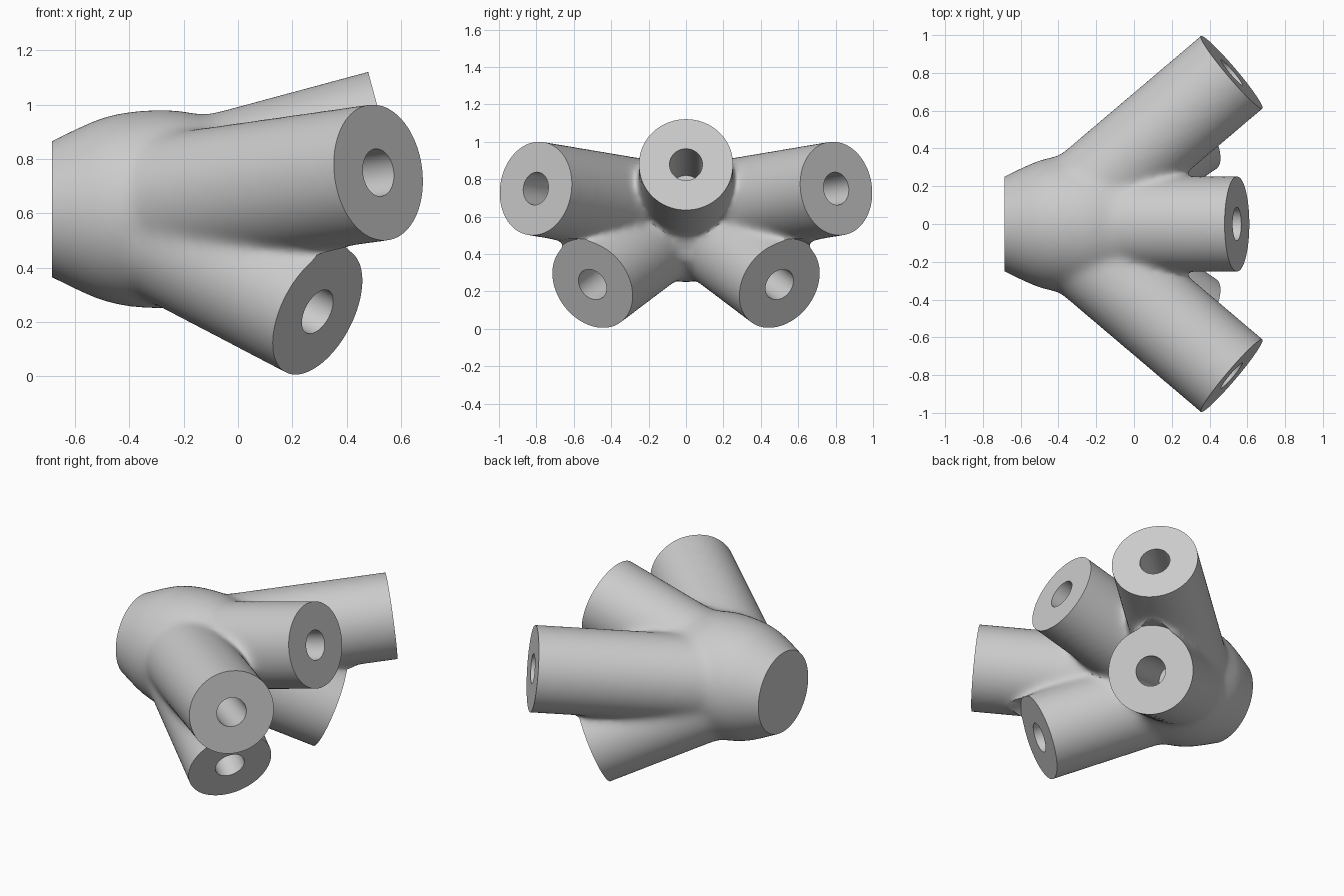
import bpy, bmesh, math
from mathutils import Vector

if "Cube" in bpy.data.objects:
    bpy.data.objects.remove(bpy.data.objects["Cube"])

NODE = Vector((-0.43, 0, 0.615))      # where all the axes meet
BASE_END = Vector((-0.685, 0, 0.615))
ARM_ENDS = [Vector((0.545, 0, 0.878))]
for side in (-1, 1):
    ARM_ENDS += [Vector((0.517, side * 0.803, 0.75)),
                 Vector((0.293, side * 0.5, 0.237))]
ARM_RADIUS, BORE_RADIUS, BORE_DEPTH = 0.254, 0.088, 0.55


def lathe(bm, origin, axis, profile, sides=64):
    """Closed solid turned around an axis; profile holds (radius, distance) pairs."""
    turn = axis.to_track_quat('Z', 'Y')
    rings = []
    for radius, along in profile:
        rings.append([bm.verts.new(origin + turn @ Vector((
            radius * math.cos(math.tau * i / sides),
            radius * math.sin(math.tau * i / sides), along)))
            for i in range(sides)])
    faces = [bm.faces.new(rings[0][::-1]), bm.faces.new(rings[-1])]
    for low, high in zip(rings, rings[1:]):
        for i in range(sides):
            j = (i + 1) % sides
            faces.append(bm.faces.new((low[i], low[j], high[j], high[i])))
    bmesh.ops.recalc_face_normals(bm, faces=faces)


def make_object(name, bm):
    mesh = bpy.data.meshes.new(name)
    bm.to_mesh(mesh)
    bm.free()
    obj = bpy.data.objects.new(name, mesh)
    bpy.context.collection.objects.link(obj)
    return obj


# Swollen hub and overlong arms
body = bmesh.new()
lathe(body, NODE, Vector((1, 0, 0)),
      [(0.2, -0.37), (0.253, -0.255), (0.295, -0.17), (0.335, -0.08), (0.356, 0),
       (0.366, 0.1), (0.366, 0.2), (0.34, 0.35), (0.25, 0.48), (0.1, 0.55)])
for end in ARM_ENDS:
    axis = end - NODE
    lathe(body, NODE, axis, [(ARM_RADIUS, 0), (ARM_RADIUS, axis.length + 0.1)])
connector = make_object("hub_connector", body)

# Cutters that trim the ends flat and drill the bores
cuts = bmesh.new()
flange = [(0.265, 0), (0.36, 0.2)]
lathe(cuts, BASE_END, BASE_END - NODE, flange)
for end in ARM_ENDS:
    lathe(cuts, end, end - NODE,
          [(BORE_RADIUS, -BORE_DEPTH), (BORE_RADIUS, 0)] + flange)
cutter = make_object("end_cutter", cuts)
cutter.hide_render = True

# Fuse, soften the joints, then cut
fuse = connector.modifiers.new("fuse", 'REMESH')
fuse.mode = 'VOXEL'
fuse.voxel_size = 0.016
soften = connector.modifiers.new("soften", 'SMOOTH')
soften.factor = 0.5
soften.iterations = 40
trim = connector.modifiers.new("trim", 'BOOLEAN')
trim.operation = 'DIFFERENCE'
trim.solver = 'EXACT'
trim.object = cutter

# Bake the result and drop the cutter
graph = bpy.context.evaluated_depsgraph_get()
baked = bpy.data.meshes.new_from_object(connector.evaluated_get(graph))
connector.modifiers.clear()
connector.data = baked
bpy.data.objects.remove(cutter)

# Single grey material
grey = bpy.data.materials.new("light_grey")
grey.use_nodes = True
colour = (0.6, 0.6, 0.6, 1)
grey.diffuse_color = colour
grey.node_tree.nodes["Principled BSDF"].inputs["Base Color"].default_value = colour
baked.materials.clear()
baked.materials.append(grey)

bpy.ops.object.select_all(action='DESELECT')
connector.select_set(True)
bpy.context.view_layer.objects.active = connector
bpy.ops.object.shade_smooth_by_angle(angle=math.radians(35))
